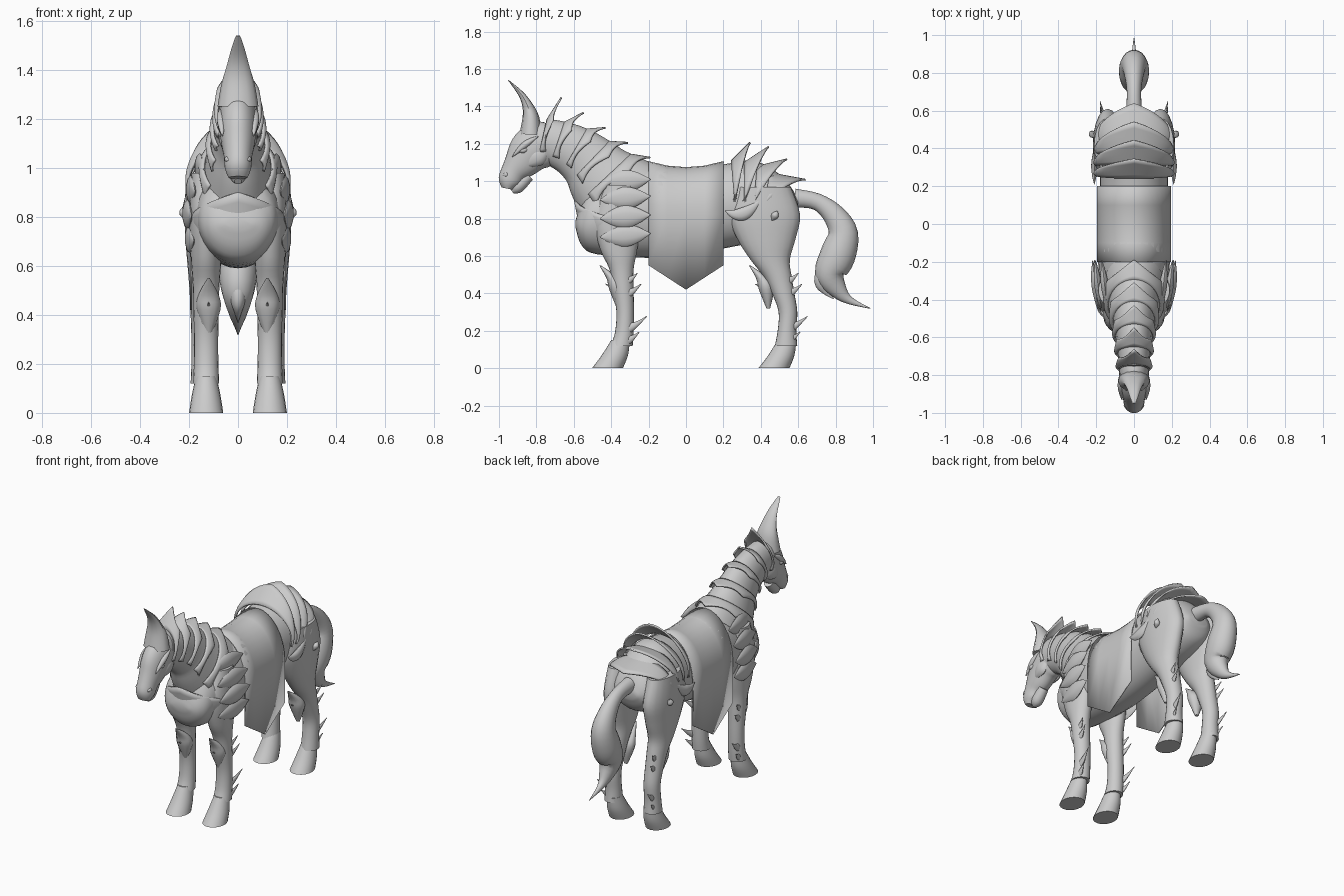
import bpy
import bmesh
from math import sin, cos, pi, hypot, radians

if "Cube" in bpy.data.objects:
    bpy.data.objects.remove(bpy.data.objects["Cube"], do_unlink=True)

shade = .6
grey = bpy.data.materials.new("plain_grey")
grey.use_nodes = True
grey.diffuse_color = (shade, shade, shade, 1)
grey.node_tree.nodes["Principled BSDF"].inputs["Base Color"].default_value = grey.diffuse_color

LEVEL, UPRIGHT = (1, 0), (0, 1)
SMOOTH_STEPS = 4


def ring_point(ring, angle):
    """Point on an elliptical ring: centre, half axis in the side plane, half width."""
    x, y, z, axis_y, axis_z, half = ring
    return (x + half * sin(angle), y + cos(angle) * axis_y, z + cos(angle) * axis_z)


def ring_between(top, bottom, half):
    (ty, tz), (by, bz) = top, bottom
    return (0, (ty + by) / 2, (tz + bz) / 2, (ty - by) / 2, (tz - bz) / 2, half)


def mix(a, b, t):
    return [p + (q - p) * t for p, q in zip(a, b)]


def refine(points):
    """Smooth curve through the points."""
    out = []
    last = len(points) - 1
    for i in range(last):
        before, a, b, after = (points[min(max(k, 0), last)] for k in (i - 1, i, i + 1, i + 2))
        for step in range(SMOOTH_STEPS):
            t = step / SMOOTH_STEPS
            h = t * t * (3 - 2 * t)
            rise, fall = t * (1 - t) ** 2 / 2, t * t * (1 - t) / 2
            out.append([q + h * (r - q) + rise * (r - p) - fall * (s - q)
                        for p, q, r, s in zip(before, a, b, after)])
    return out + [points[last]]


def make_rings(points, width=1, power=1, axis=None, x=0, lean=0):
    """Rings along a path of (y, z, radius); the half width follows the radius."""
    path = refine(points)
    rings = []
    for i, (y, z, radius) in enumerate(path):
        behind, ahead = path[max(i - 1, 0)], path[min(i + 1, len(path) - 1)]
        along_y, along_z = ahead[0] - behind[0], ahead[1] - behind[1]
        length = hypot(along_y, along_z)
        ay, az = axis or (along_z / length, -along_y / length)
        offset = x + lean * i / (len(path) - 1)
        rings.append((offset, y, z, radius * ay, radius * az, width * radius ** power))
    return rings


def finish(name, bm, mirrored=False, thickness=0):
    bmesh.ops.recalc_face_normals(bm, faces=bm.faces)
    mesh = bpy.data.meshes.new(name)
    bm.to_mesh(mesh)
    bm.free()
    mesh.materials.append(grey)
    obj = bpy.data.objects.new(name, mesh)
    bpy.context.collection.objects.link(obj)
    bpy.ops.object.select_all(action="DESELECT")
    obj.select_set(True)
    bpy.context.view_layer.objects.active = obj
    bpy.ops.object.shade_smooth_by_angle(angle=radians(45))
    if thickness:
        obj.modifiers.new("thickness", "SOLIDIFY").thickness = thickness
    if mirrored:
        obj.modifiers.new("mirror", "MIRROR").use_mirror_merge = False


def bridge(bm, sections):
    for a, b in zip(sections, sections[1:]):
        for k in range(len(a) - 1):
            bm.faces.new((a[k], a[k + 1], b[k + 1], b[k]))


def loft(name, points, sides=20, **shape):
    """Closed tube along a path; a tube off the centre line is mirrored."""
    bm = bmesh.new()
    loops = [[bm.verts.new(ring_point(ring, 2 * pi * k / sides)) for k in range(sides)]
             for ring in make_rings(points, **shape)]
    bridge(bm, [loop + loop[:1] for loop in loops])
    bm.faces.new(loops[0])
    bm.faces.new(loops[-1])
    finish(name, bm, mirrored=shape.get("x", 0) != 0)


def spindle(name, start, end, size, x, lean=0, peak=.5, sag=0, width=1):
    """Pointed sliver from start to end, thickest at the peak (0 gives a thorn)."""
    points = []
    for t in (0, .25, .5, .75, 1):
        y, z = mix(start, end, t)
        radius = size * (1 - t if peak == 0 else sin(pi * t))
        points.append((y, z - sag * sin(pi * t), max(radius, .002)))
    loft(name, points, sides=10, x=x, lean=lean, width=width)


def arch_plate(name, front, back, span, base=0, power=.7, teeth=0, bulge=.01):
    """Curved armour plate whose free edge rises to a point in the middle."""
    bm = bmesh.new()
    columns, rows = 32, 5
    grid = []
    for k in range(columns + 1):
        t = 2 * k / columns - 1
        reach = base + (1 - base) * (1 - abs(t)) ** power
        if teeth:
            reach -= abs(sin(teeth * pi * t)) / 4
        line = []
        for j in range(rows + 1):
            ring = mix(front, back, j / rows * reach)
            ring[-1] += bulge * sin(pi * j / rows)
            line.append(bm.verts.new(ring_point(ring, t * radians(span))))
        grid.append(line)
    bridge(bm, grid)
    finish(name, bm, thickness=.01)


# Trunk
loft("body", [(-.59, .77, .02), (-.56, .77, .11), (-.48, .8, .19), (-.2, .84, .25), (0, .835, .23),
              (.2, .865, .225), (.35, .89, .22), (.47, .88, .18), (.56, .86, .11), (.6, .86, .03)],
     sides=32, axis=UPRIGHT, width=.38, power=.5)

# Neck, head and horn
neck_path = [(-.34, .91, .25), (-.44, 1.01, .2), (-.52, 1.1, .16), (-.6, 1.16, .14), (-.69, 1.2, .125), (-.77, 1.22, .115)]
loft("neck", neck_path, sides=24, width=.67)
loft("head", [(-.72, 1.22, .1), (-.77, 1.2, .125), (-.83, 1.16, .12), (-.88, 1.1, .095), (-.92, 1.05, .07),
              (-.945, 1, .06), (-.955, .96, .03)], sides=24, width=.22, power=.5)
loft("lower_jaw", [(-.84, 1.03, .03), (-.9, .97, .035), (-.93, .945, .015)])
loft("horn", [(-.83, 1.25, .06), (-.83, 1.34, .045), (-.85, 1.41, .027), (-.885, 1.47, .015), (-.95, 1.54, .002)],
     sides=12, width=.6, power=.7)
spindle("brow", (-.93, 1.13), (-.79, 1.24), .018, .064, lean=.01, sag=-.01)
spindle("eye", (-.9, 1.16), (-.84, 1.17), .016, .066)
spindle("cheek", (-.86, 1.08), (-.73, 1.18), .05, .055, width=.5)
spindle("nostril", (-.98, 1.03), (-.94, 1.04), .015, .04)

# Overlapping neck scutes, each pointing back to its tip
neck = make_rings(neck_path, width=.67)
for i in range(len(neck_path) - 1):
    front = list(neck[(i + 1) * SMOOTH_STEPS])
    front[-1] += .008
    x, y, z, axis_y, axis_z, half = neck[i * SMOOTH_STEPS]
    back = ring_between((-.19 - .12 * i, 1.13 + .08 * i), (y - axis_y, z - axis_z), half + .015)
    arch_plate("neck_scute", front, back, 125, base=.55, power=1.6, teeth=2)

# Chest plate with a raised centre
arch_plate("chest_plate", ring_between((-.56, .7), (-.2, .74), .17),
           ring_between((-.6, .9), (-.2, .86), .2), 95, base=.5, power=1)

# Rump plates, layered from front to back
for i in range(4):
    low = .27 + .04 * i
    arch_plate("rump_plate", ring_between((.24 + .07 * i, 1.11 - .007 * i * i), (low, .76), .205),
               ring_between((.34 + .1 * i, 1.21 - .022 * i * i), (low + .08, .8), .21), 105)
spindle("hip_crescent", (.21, .84), (.4, .9), .035, .21, sag=.045, width=.5)
spindle("hip_stud", (.46, .79), (.49, .84), .02, .215, lean=.01)

# Saddle cloth: arched over the back, with straight pointed side panels
bm = bmesh.new()
sections = []
side, shoulder, arch_steps = .195, .82, 8
for k in range(-2, 3):
    y = .1 * k
    rise = 1.075 + .8 * y * y - shoulder
    half = [(side, .42 + .065 * abs(k))]
    for step in range(arch_steps + 1):
        angle = step / arch_steps * pi / 2
        half.append((side * cos(angle), shoulder + rise * sin(angle)))
    outline = half + [(-x, z) for x, z in reversed(half[:-1])]
    sections.append([bm.verts.new((x, y, z)) for x, z in outline])
bridge(bm, sections)
finish("saddle_cloth", bm, thickness=.008)

# Legs
leg_shape = dict(axis=LEVEL, width=.135, power=.33)
loft("front_leg", [(-.35, .98, .08), (-.365, .8, .125), (-.36, .64, .1), (-.345, .53, .065), (-.335, .42, .055),
                   (-.325, .3, .047), (-.33, .19, .05), (-.345, .12, .06)], x=.13, **leg_shape)
loft("hind_leg", [(.42, .97, .14), (.42, .82, .19), (.43, .69, .155), (.45, .58, .105), (.49, .49, .075),
                  (.52, .4, .06), (.545, .3, .05), (.54, .2, .05), (.535, .12, .06)], x=.14, **leg_shape)

# Hooves, knee guards and thorns repeat on front and hind legs
for label, hoof_y, knee_y, thorn_y in [("front", -.42, -.37, -.34), ("hind", .47, .43, .52)]:
    loft(label + "_hoof", [(hoof_y + .07, .15, .05), (hoof_y + .04, .07, .07), (hoof_y, 0, .083)],
         axis=LEVEL, width=.84, x=.13)
    loft(label + "_knee_guard", [(knee_y - .09, .55, .004), (knee_y - .02, .48, .035), (knee_y, .42, .04),
                                 (knee_y + .01, .32, .01)], axis=LEVEL, width=1.2, x=.12, sides=12)
    spindle(label + "_knee_stud", (knee_y, .42), (knee_y - .06, .45), .02, .12, peak=0)
    for z, reach in [(.46, .08), (.39, .1), (.2, .13), (.14, .09)]:
        spindle(label + "_leg_thorn", (thorn_y, z), (thorn_y + reach, z + reach * .6), .035,
                .15, lean=.03, peak=0, sag=.01, width=.6)

# Shoulder plates, swept back to points
for z, x in [(.7, .18), (.8, .19), (.9, .175), (.99, .14)]:
    spindle("shoulder_plate", (-.46, z), (-.19, z + .02), .06, x, lean=.03, width=.35)

# Tail with a split tip
loft("tail", [(.58, .91, .05), (.7, .89, .045), (.79, .82, .06), (.84, .72, .08), (.81, .6, .095), (.77, .5, .08),
              (.82, .41, .045), (.88, .36, .02), (.985, .32, .002)], width=.85)
loft("tail_tuft", [(.76, .53, .06), (.73, .46, .045), (.75, .41, .02), (.79, .37, .002)], width=.7)
